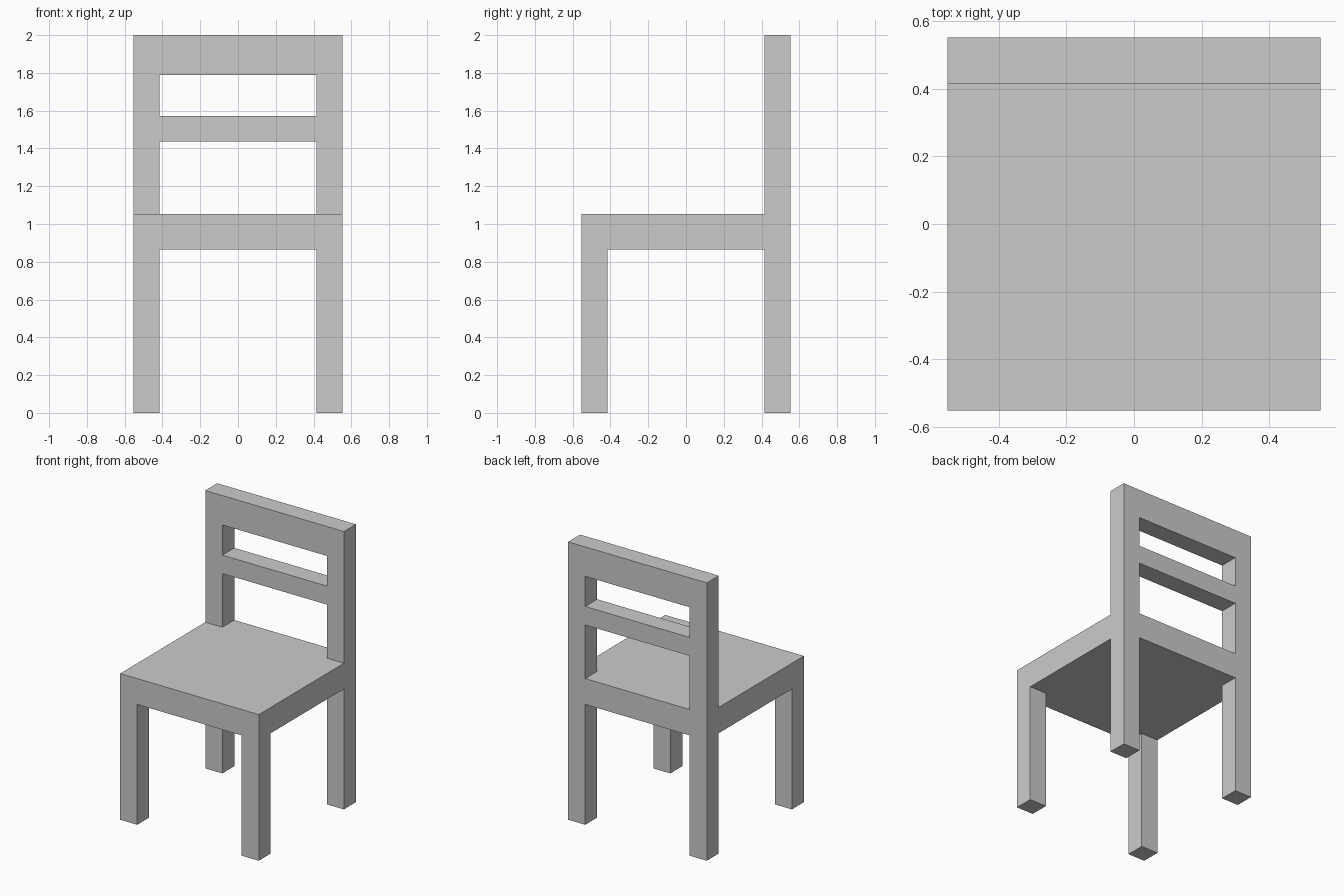
import bpy
import bmesh
from mathutils import Vector

if "Cube" in bpy.data.objects:
    bpy.data.objects.remove(bpy.data.objects["Cube"])

HALF = 0.552        # half width and half depth of the chair
INNER = 0.416       # inner face of legs and posts
SEAT_LOW, SEAT_TOP = 0.866, 1.052
RAIL_LOW, TOP = 1.788, 2.0


def box(name, low, high):
    """Axis-aligned box between two corners."""
    low, high = Vector(low), Vector(high)
    bm = bmesh.new()
    bmesh.ops.create_cube(bm, size=1)
    bmesh.ops.scale(bm, vec=high - low, verts=bm.verts)
    mesh = bpy.data.meshes.new(name)
    bm.to_mesh(mesh)
    bm.free()
    obj = bpy.data.objects.new(name, mesh)
    obj.location = (low + high) / 2
    bpy.context.collection.objects.link(obj)
    return obj


# Seat slab
box("seat", (-HALF, -HALF, SEAT_LOW), (HALF, HALF, SEAT_TOP))

# Legs and backrest posts on both sides
for side, x in (("left", -HALF), ("right", INNER)):
    x2 = x + HALF - INNER
    box(f"front_leg_{side}", (x, -HALF, 0), (x2, -INNER, SEAT_LOW))
    box(f"back_leg_{side}", (x, INNER, 0), (x2, HALF, SEAT_LOW))
    box(f"back_post_{side}", (x, INNER, SEAT_TOP), (x2, HALF, RAIL_LOW))

# Backrest crosspieces
box("top_rail", (-HALF, INNER, RAIL_LOW), (HALF, HALF, TOP))
box("back_slat", (-INNER, INNER, 1.438), (INNER, HALF, 1.571))
